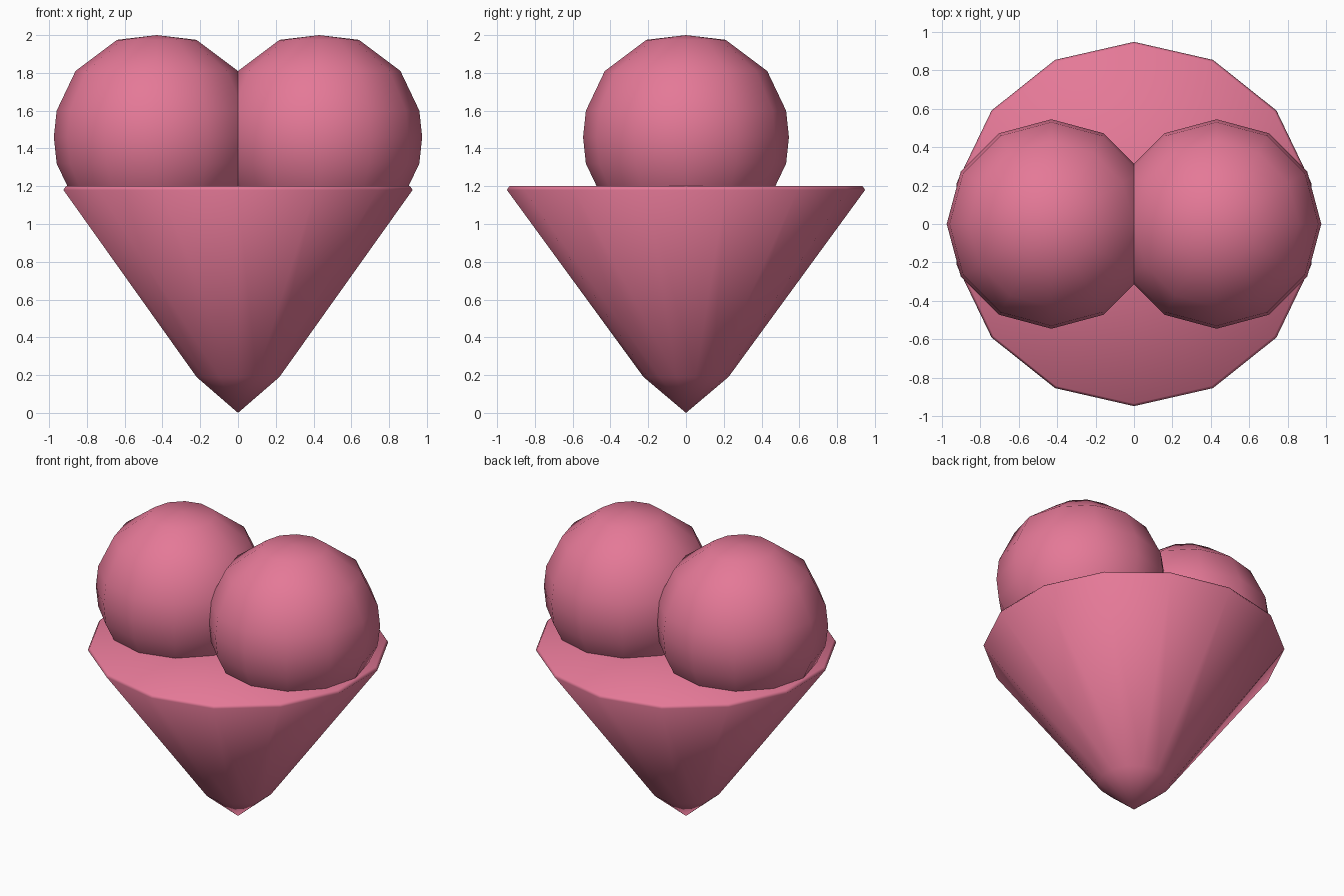
import bpy, bmesh, math

if "Cube" in bpy.data.objects:
    bpy.data.objects.remove(bpy.data.objects["Cube"])

pink = bpy.data.materials.new("strawberry_pink")
pink.diffuse_color = (0.78, 0.19, 0.31, 1)
pink.use_nodes = True
pink.node_tree.nodes["Principled BSDF"].inputs["Base Color"].default_value = pink.diffuse_color


def lathe(name, profile, sides, x=0.0):
    """Smooth solid of revolution; radius 0 gives a pole, a corner lies on +y."""
    bm = bmesh.new()
    rings = []
    for r, z in profile:
        if r == 0:
            rings.append([bm.verts.new((0, 0, z))] * sides)
        else:
            rings.append([bm.verts.new((r * math.sin(a), r * math.cos(a), z))
                          for a in (2 * math.pi * i / sides for i in range(sides))])
    for low, high in zip(rings, rings[1:]):
        for i in range(sides):
            j = (i + 1) % sides
            corners = [low[i], low[j], high[j], high[i]]
            bm.faces.new(list(dict.fromkeys(corners)))
    bmesh.ops.recalc_face_normals(bm, faces=bm.faces)
    for f in bm.faces:
        f.smooth = True
    mesh = bpy.data.meshes.new(name)
    bm.to_mesh(mesh)
    bm.free()
    mesh.materials.append(pink)
    obj = bpy.data.objects.new(name, mesh)
    obj.location.x = x
    bpy.context.collection.objects.link(obj)
    return obj


# Cone: blunt tip, straight wall, thin softened rim and flat top
lathe("cone", [(0, 0), (0.225, 0.19), (0.948, 1.18), (0.935, 1.2), (0, 1.2)], 14)

# Two overlapping scoops with slightly flattened poles
upper = [(0.545, 1.46), (0.53, 1.6), (0.43, 1.81), (0.21, 1.975), (0, 2.0)]
lower = [(r, 2 * 1.46 - z) for r, z in reversed(upper[1:])]
for name, x in (("left_scoop", -0.43), ("right_scoop", 0.43)):
    lathe(name, lower + upper, 12, x)
